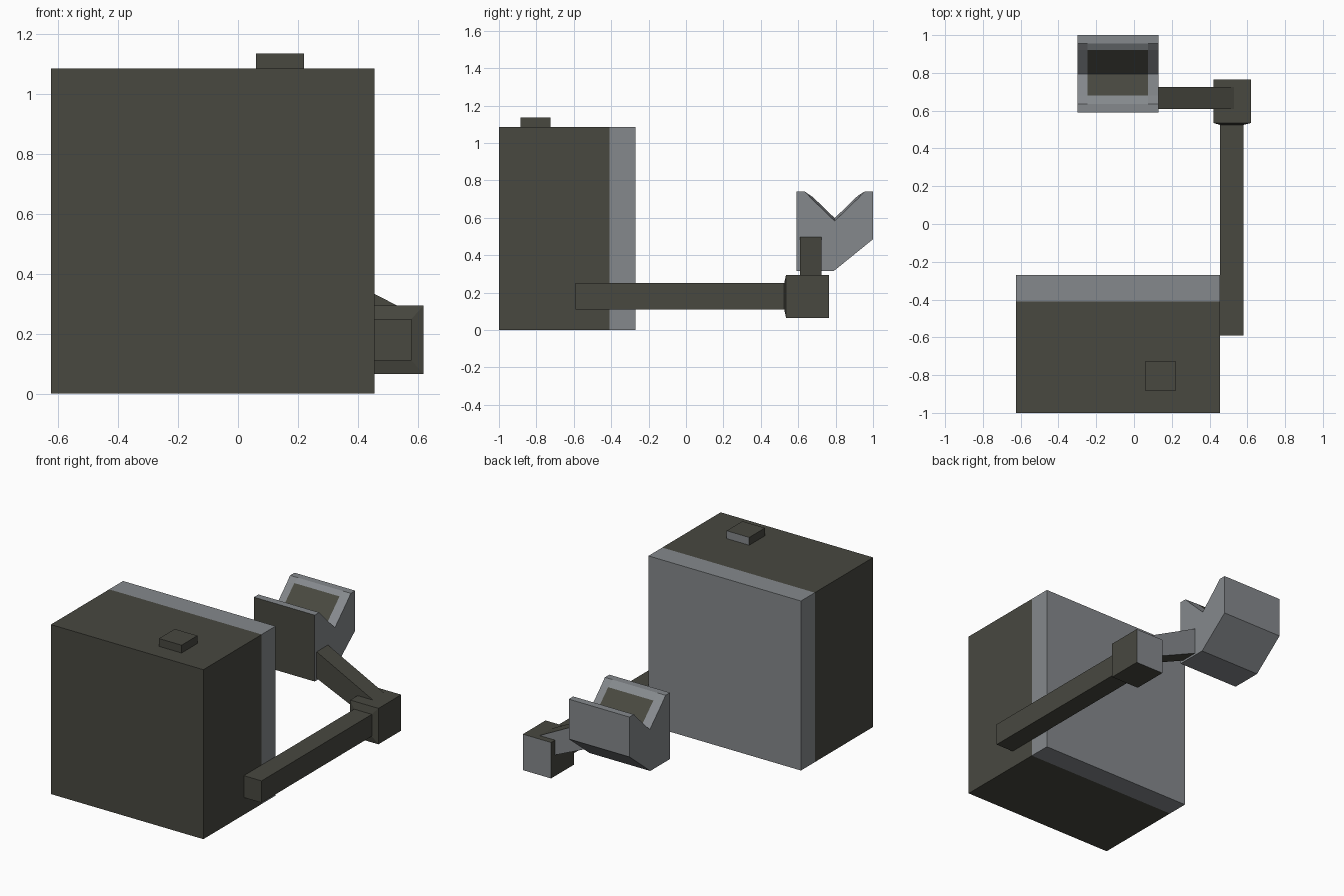
import bpy, bmesh

if "Cube" in bpy.data.objects:
    bpy.data.objects.remove(bpy.data.objects["Cube"])


def material(name, rgb):
    m = bpy.data.materials.new(name)
    m.diffuse_color = (*rgb, 1)
    m.use_nodes = True
    m.node_tree.nodes["Principled BSDF"].inputs["Base Color"].default_value = m.diffuse_color
    return m


DARK = material("dark olive", (0.065, 0.065, 0.051))
GREY = material("cool grey", (0.235, 0.25, 0.265))


def loft(name, rings, rule):
    """Skin a list of closed rings, cap the ends, colour faces by rule (True = grey)."""
    bm = bmesh.new()
    vs = [[bm.verts.new(p) for p in ring] for ring in rings]
    n = len(vs[0])
    for a, b in zip(vs, vs[1:]):
        for i in range(n):
            j = (i + 1) % n
            bm.faces.new((a[i], a[j], b[j], b[i]))
    bm.faces.new(vs[0])
    bm.faces.new(vs[-1])
    bmesh.ops.recalc_face_normals(bm, faces=bm.faces)
    bm.normal_update()
    for f in bm.faces:
        f.material_index = int(rule(f.normal, f.calc_center_median()))
    mesh = bpy.data.meshes.new(name)
    bm.to_mesh(mesh)
    bm.free()
    mesh.materials.append(DARK)
    mesh.materials.append(GREY)
    ob = bpy.data.objects.new(name, mesh)
    bpy.context.collection.objects.link(ob)
    return ob


def rect_y(x0, x1, z0, z1, y):
    return [(x0, y, z0), (x1, y, z0), (x1, y, z1), (x0, y, z1)]


def faces_back(n, c):
    return n.y > 0.5


# Main cabinet with grey back band
loft("cabinet", [rect_y(-0.625, 0.455, 0, 1.085, y) for y in (-1, -0.41, -0.27)],
     lambda n, c: c.y > -0.405)

# Button on the cabinet top
loft("top_button", [rect_y(0.06, 0.22, 1.08, 1.135, y) for y in (-0.885, -0.725)],
     faces_back)

# Long side arm flaring into the elbow block
loft("side_arm", [rect_y(0.455, 0.58, 0.11, 0.25, -0.59),
                  rect_y(0.455, 0.58, 0.11, 0.25, 0.525),
                  rect_y(0.42, 0.62, 0.065, 0.295, 0.535),
                  rect_y(0.42, 0.62, 0.065, 0.295, 0.765)], faces_back)

# Sloping arm from the elbow up to the head
slope = [(0.125, 0.50), (0.54, 0.29), (0.42, 0.20), (0.125, 0.33)]
loft("sloping_arm", [[(x, y, z) for x, z in slope] for y in (0.61, 0.725)], faces_back)


# V-topped head: side profile lofted across x, raised in the middle
def head_ring(x, lift):
    prof = [(0.59, 0.315), (0.79, 0.315), (1.0, 0.485), (1.0, 0.74), (0.955, 0.74),
            (0.92, 0.703 + lift), (0.795, 0.582 + lift), (0.68, 0.693 + lift),
            (0.635, 0.74), (0.59, 0.74)]
    return [(x, y, z) for y, z in prof]


def head_rule(n, c):
    panel = -0.2 < c.x < 0.05 and 0.68 < c.y < 0.92 and n.z > 0.3
    return not panel and n.y > -0.95


loft("head", [head_ring(-0.3, 0), head_ring(-0.245, 0.016),
              head_ring(0.075, 0.016), head_ring(0.13, 0)], head_rule)
